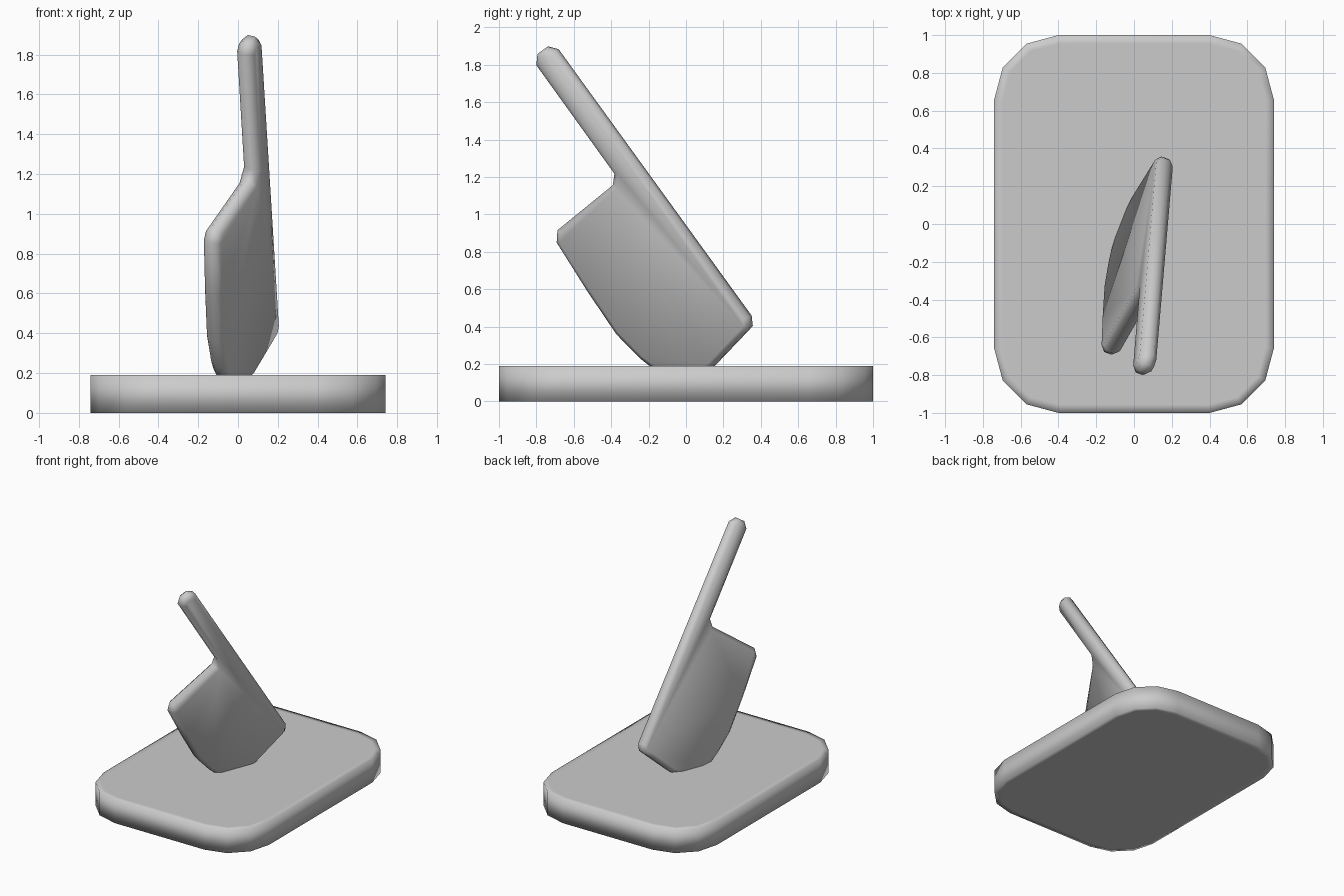
import bpy, bmesh, math
from mathutils import Vector, Matrix

if "Cube" in bpy.data.objects:
    bpy.data.objects.remove(bpy.data.objects["Cube"])


def finish(bm, name):
    bmesh.ops.recalc_face_normals(bm, faces=bm.faces)
    for f in bm.faces:
        f.smooth = True
    me = bpy.data.meshes.new(name)
    bm.to_mesh(me)
    bm.free()
    ob = bpy.data.objects.new(name, me)
    bpy.context.collection.objects.link(ob)
    return ob


def prism(outline, z0, z1):
    """Extrude a 2D outline; return the bmesh and its two caps."""
    bm = bmesh.new()
    bottom = bm.faces.new([bm.verts.new((x, y, z0)) for x, y in outline])
    ext = bmesh.ops.extrude_face_region(bm, geom=[bottom], use_keep_orig=True)["geom"]
    bmesh.ops.translate(bm, verts=[v for v in ext if isinstance(v, bmesh.types.BMVert)],
                        vec=(0, 0, z1 - z0))
    top = next(f for f in ext if isinstance(f, bmesh.types.BMFace))
    bmesh.ops.recalc_face_normals(bm, faces=bm.faces)
    return bm, [bottom, top]


# Cutting board: rounded rectangle, soft-shaded rim
R, HX, HY = 0.34, 0.74, 1.0
corners = []
for i, (sx, sy) in enumerate([(1, 1), (-1, 1), (-1, -1), (1, -1)]):
    for k in range(4):
        a = math.radians(90 * i + 30 * k)
        corners.append((sx * (HX - R) + R * math.cos(a), sy * (HY - R) + R * math.sin(a)))
bm, caps = prism(corners, 0, 0.19)
bmesh.ops.inset_individual(bm, faces=caps, thickness=0.045)
finish(bm, "cutting_board")

# Cleaver outline: (distance along spine, distance from spine to edge)
outline = [(0.167, 0), (0.119, 0.03), (0.105, 0.12), (0.072, 0.345), (0.09, 0.45),
           (0.16, 0.56), (0.265, 0.634), (0.341, 0.658), (0.523, 0.688), (0.80, 0.678),
           (1.108, 0.656), (1.158, 0.61), (1.171, 0.193), (1.214, 0.146),
           (1.93, 0.1435), (1.974, 0.10), (1.974, 0.04), (1.928, 0)]
bm, caps = prism(outline, -0.0475, 0.0475)
rims = list({e for f in caps for e in f.edges})
bmesh.ops.bevel(bm, geom=rims, offset=0.028, segments=1, affect='EDGES')
cleaver = finish(bm, "cleaver")

# Lean the cleaver so its belly is stuck into the board
d = Vector((-0.05, -0.586, 0.809)).normalized()
n0 = Vector((1, 0, 0))
n0 = (n0 - n0.dot(d) * d).normalized()
e1 = n0.cross(d)
roll = math.radians(24)
w = math.cos(roll) * e1 - math.sin(roll) * n0
n = d.cross(w)
if w.y > 0:
    w = -math.cos(roll) * e1 - math.sin(roll) * n0
    n = d.cross(w)
frame = Matrix((d, w, n)).transposed().to_4x4()
cleaver.data.transform(Matrix.Translation((0.182, 0.442, 0.32)) @ frame)
